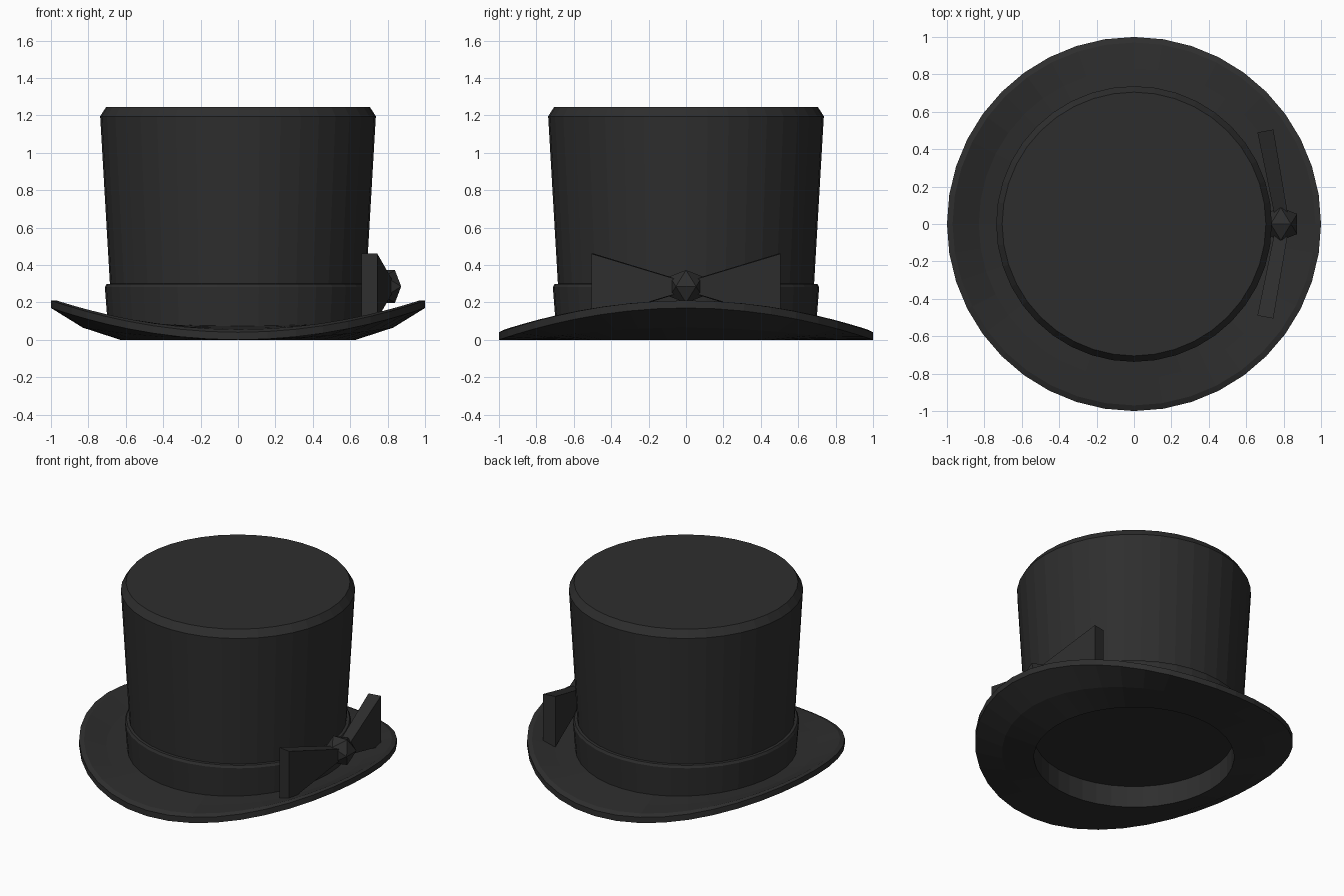
import bpy, bmesh, math
from mathutils import Vector

default = bpy.data.objects.get("Cube")
if default:
    bpy.data.objects.remove(default, do_unlink=True)

SIDES = 40

felt = bpy.data.materials.new("black felt")
felt.use_nodes = True
felt.diffuse_color = (0.027, 0.027, 0.027, 1)
felt.node_tree.nodes["Principled BSDF"].inputs["Base Color"].default_value = felt.diffuse_color


def finish(name, bm):
    bmesh.ops.recalc_face_normals(bm, faces=bm.faces)
    mesh = bpy.data.meshes.new(name)
    bm.to_mesh(mesh)
    bm.free()
    mesh.materials.append(felt)
    obj = bpy.data.objects.new(name, mesh)
    bpy.context.collection.objects.link(obj)
    return obj


def lathe(name, profile, cap_start=False, cap_end=False):
    """Rings of (radius, height, lift); lift raises the left and right sides."""
    bm = bmesh.new()
    rings = []
    for r, z, lift in profile:
        ring = []
        for i in range(SIDES):
            a = math.tau * i / SIDES
            ring.append(bm.verts.new((r * math.cos(a), r * math.sin(a),
                                      z + lift * math.cos(a) ** 2)))
        rings.append(ring)
    for low, high in zip(rings, rings[1:]):
        for i in range(SIDES):
            j = (i + 1) % SIDES
            bm.faces.new((low[i], low[j], high[j], high[i]))
    if cap_start:
        bm.faces.new(rings[0])
    if cap_end:
        bm.faces.new(rings[-1])
    return finish(name, bm)


# Curled brim with the shallow head opening
lathe("brim", [(0.63, 0.15, 0), (0.63, 0, 0), (0.83, 0, 0.065), (1, 0, 0.17),
               (1, 0.04, 0.17), (0.97, 0.055, 0.155), (0.83, 0.065, 0.07),
               (0.68, 0.075, 0.02)], cap_start=True)

# Flared crown with a bevelled top edge
lathe("crown", [(0.67, 0.07, 0), (0.685, 0.3, 0), (0.737, 1.195, 0),
                (0.705, 1.245, 0)], cap_end=True)

# Ribbon band around the crown
lathe("hat_band", [(0.695, 0.06, 0), (0.712, 0.282, 0), (0.703, 0.298, 0),
                   (0.68, 0.3, 0)])

# Bow wings, swept back and widening to the tips
MID = 0.285
for name, side in (("bow_wing_back", 1), ("bow_wing_front", -1)):
    bm = bmesh.new()
    for x, y, half in ((0.66, 0.49, 0.175), (0.745, 0.505, 0.175),
                       (0.755, 0.03, 0.035), (0.825, 0.04, 0.035)):
        for s in (1, -1):
            bm.verts.new((x, side * y, MID + s * half))
    bmesh.ops.convex_hull(bm, input=bm.verts)
    bmesh.ops.dissolve_limit(bm, angle_limit=0.02, verts=bm.verts, edges=bm.edges)
    finish(name, bm)

# Faceted twenty-sided knot
bm = bmesh.new()
short, long = 0.054, 0.0875
for a in (short, -short):
    for b in (long, -long):
        for p in ((b, a, 0), (a, 0, b), (0, b, a)):
            bm.verts.new(Vector(p) + Vector((0.785, 0, MID)))
bmesh.ops.convex_hull(bm, input=bm.verts)
finish("bow_knot", bm)
